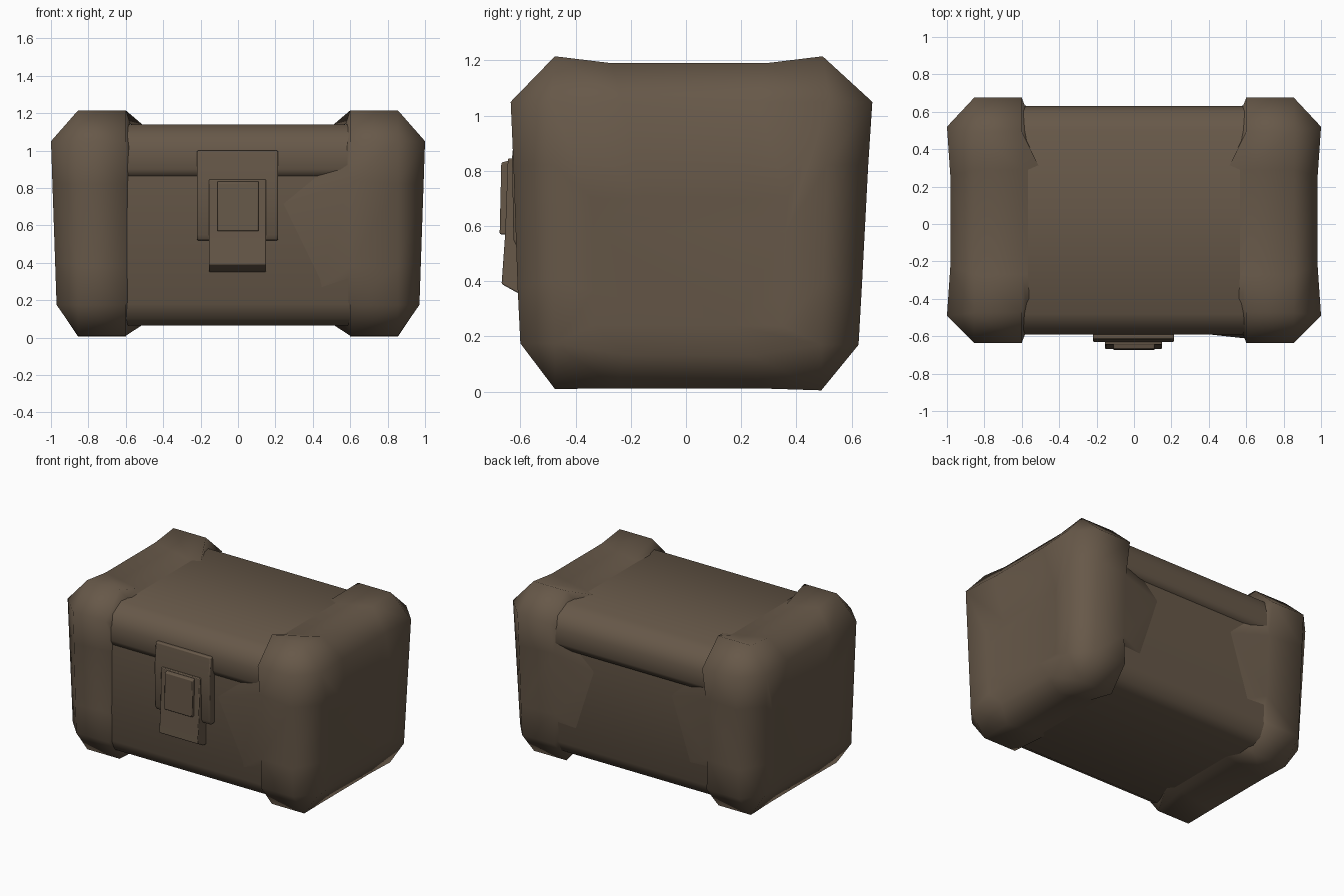
import bpy, math

if "Cube" in bpy.data.objects:
    bpy.data.objects.remove(bpy.data.objects["Cube"])

brown = bpy.data.materials.new("dark brown")
brown.diffuse_color = (0.135, 0.098, 0.066, 1)
brown.use_nodes = True
brown.node_tree.nodes["Principled BSDF"].inputs["Base Color"].default_value = brown.diffuse_color


def make(name, verts, faces, bevel=0.0, angle=65):
    me = bpy.data.meshes.new(name)
    me.from_pydata(verts, [], faces)
    me.materials.append(brown)
    ob = bpy.data.objects.new(name, me)
    bpy.context.collection.objects.link(ob)
    bpy.ops.object.select_all(action='DESELECT')
    ob.select_set(True)
    bpy.context.view_layer.objects.active = ob
    bpy.ops.object.mode_set(mode='EDIT')
    bpy.ops.mesh.select_all(action='SELECT')
    bpy.ops.mesh.remove_doubles(threshold=0.0005)
    bpy.ops.mesh.normals_make_consistent(inside=False)
    bpy.ops.object.mode_set(mode='OBJECT')
    if bevel:
        b = ob.modifiers.new("bevel", 'BEVEL')
        b.width, b.segments = bevel, 2
    bpy.ops.object.shade_smooth_by_angle(angle=math.radians(angle))
    return ob


def extrude_x(name, profile, x0, x1, bevel=0.0, angle=65, ends=True):
    """Extrude a (y, z) profile between two x positions."""
    n = len(profile)
    verts = [(x, y, z) for x in (x0, x1) for y, z in profile]
    faces = [(i, (i + 1) % n, n + (i + 1) % n, n + i) for i in range(n)]
    if ends:
        faces += [tuple(range(n)), tuple(range(n, 2 * n))]
    return make(name, verts, faces, bevel, angle)


# Chest box between the end caps, with chamfered lower edges
extrude_x("chest_box", [(-0.47, 0.065), (-0.535, 0.1), (-0.575, 0.18), (-0.572, 0.9),
                        (0.6, 0.9), (0.595, 0.18), (0.55, 0.1), (0.49, 0.065)],
          -0.62, 0.62, ends=False)

# Rounded lid roll overhanging front and back
extrude_x("lid", [(-0.53, 0.855), (-0.57, 0.86), (-0.588, 0.9), (-0.592, 1.0), (-0.565, 1.08),
                  (-0.48, 1.14), (0.5, 1.14), (0.6, 1.08), (0.63, 1.0), (0.627, 0.9),
                  (0.61, 0.86), (0.55, 0.855)], -0.62, 0.62, ends=False)

# End caps: raised at the corners, fading flush into the chest mid-side.
# Four sides of the section (front, top, back, bottom), each corner-mid-mid-corner.
COLLAR = [(-0.6, 0.175), (-0.61, 0.38), (-0.625, 0.82), (-0.635, 1.05),
          (-0.475, 1.215), (-0.27, 1.19), (0.29, 1.19), (0.495, 1.215),
          (0.675, 1.05), (0.66, 0.82), (0.637, 0.38), (0.625, 0.17),
          (0.49, 0.005), (0.27, 0.012), (-0.25, 0.012), (-0.475, 0.01)]
FLUSH = {1: (-0.59, 0.38), 2: (-0.593, 0.82), 5: (-0.27, 1.145), 6: (0.29, 1.145),
         9: (0.635, 0.82), 10: (0.615, 0.38), 13: (0.27, 0.055), 14: (-0.25, 0.055)}
SKIRT = {5: (0.5, -0.27, 1.13), 6: (0.5, 0.29, 1.13), 9: (0.3, 0.598, 0.75),
         10: (0.42, 0.592, 0.3), 13: (0.5, 0.27, 0.075), 14: (0.5, -0.25, 0.075)}
END = [(0.97, -0.475, 0.175), (1.0, -0.49, 1.05), (1.0, 0.52, 1.05), (0.965, 0.49, 0.17)]


def end_cap(name, s):
    n = len(COLLAR)
    flush, skirt = dict(FLUSH), dict(SKIRT)
    if s > 0:  # the right cap flares more gently into the front
        flush.update({1: (-0.6, 0.38), 2: (-0.612, 0.84)})
        skirt.update({1: (0.42, -0.57, 0.25), 2: (0.2, -0.568, 0.7)})
    rim = [(0.6, *flush.get(i, p)) for i, p in enumerate(COLLAR)]
    inner = [skirt.get(i, (0.575, 0.02 + (y - 0.02) * 0.9, 0.61 + (z - 0.61) * 0.88))
             for i, (x, y, z) in enumerate(rim)]
    collar = [(0.855, y, z) for y, z in COLLAR]
    # end ring dips between its corners, with a shallow recessed panel inside
    end = []
    for k in range(4):
        a, b = END[k], END[(k + 1) % 4]
        for t in (0, 0.26, 0.74, 1):
            x, y, z = (p + (q - p) * t for p, q in zip(a, b))
            mid = 0 < t < 1
            dip = (0, 0.018, 0, 0.042)[k] if mid else 0
            end.append((x - dip, y, z - (0.04 if k == 3 and mid else 0)))
    dish = []
    for x, y, z in end:
        t = min(max((z - 0.17) / 0.88, 0), 1)
        dish.append((0.945 + 0.015 * t, 0.01 + (y - 0.01) * 0.7, 0.24 + 0.46 * t))
    verts = [(s * x, y, z) for x, y, z in inner + rim + collar + end + dish]
    faces = [tuple(range(4 * n, 5 * n))]
    for r in range(0, 4 * n, n):
        faces += [(r + i, r + (i + 1) % n, r + n + (i + 1) % n, r + n + i) for i in range(n)]
    make(name, verts, faces)


end_cap("left_end_cap", -1)
end_cap("right_end_cap", 1)

# Front latch: back plate, hasp and raised button
extrude_x("latch_plate", [(-0.56, 0.52), (-0.61, 0.52), (-0.625, 0.55), (-0.63, 0.85),
                          (-0.615, 1.0), (-0.56, 1.0)], -0.22, 0.215, 0.008, 40)
extrude_x("latch_hasp", [(-0.56, 0.35), (-0.605, 0.355), (-0.668, 0.39), (-0.655, 0.57),
                         (-0.645, 0.845), (-0.56, 0.845)], -0.155, 0.15, 0.005, 40)
extrude_x("latch_button", [(-0.62, 0.57), (-0.675, 0.57), (-0.669, 0.83), (-0.62, 0.842)],
          -0.11, 0.11, 0.005, 40)
